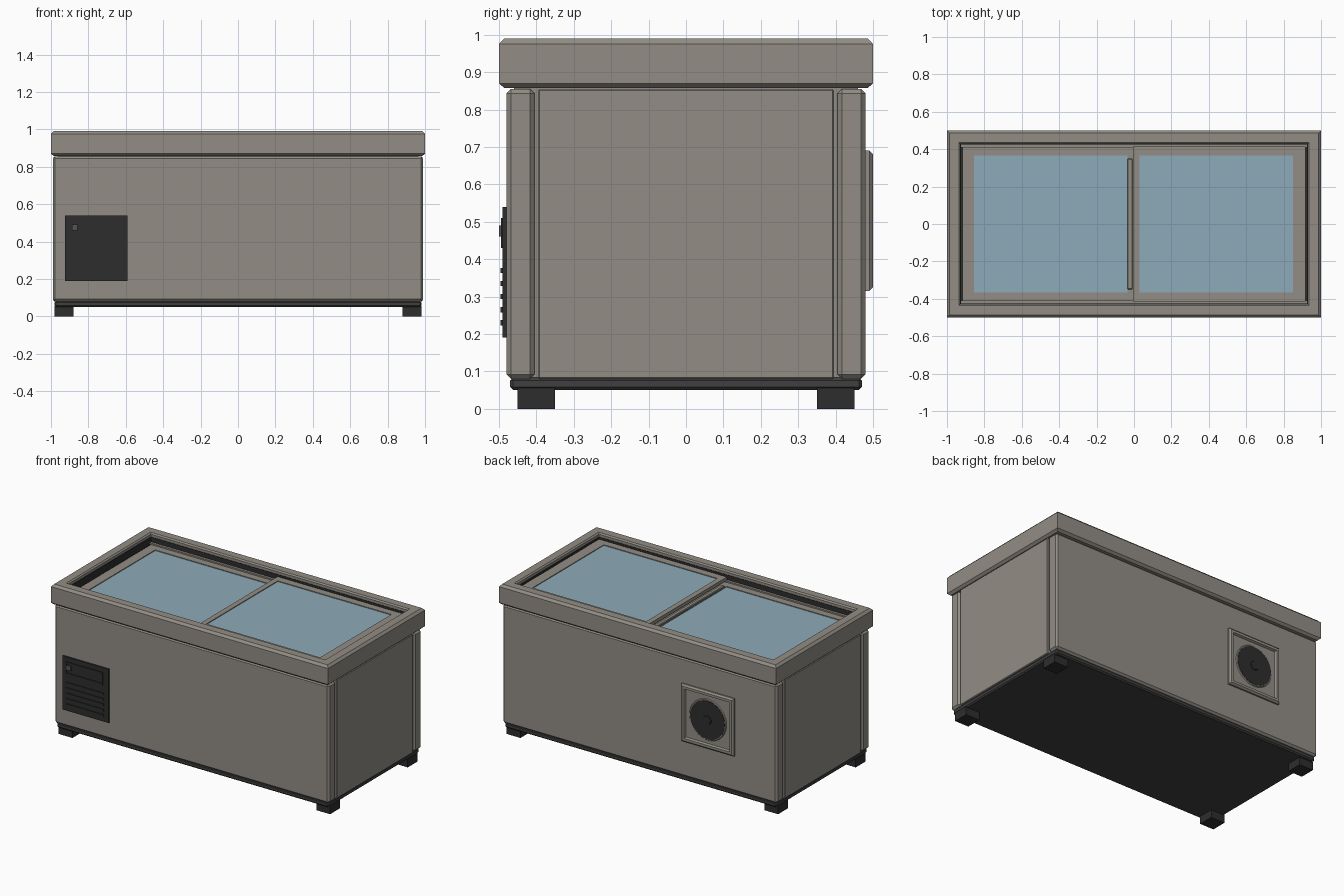
import bpy, bmesh
from mathutils import Matrix, Vector

if "Cube" in bpy.data.objects:
    bpy.data.objects.remove(bpy.data.objects["Cube"], do_unlink=True)


def material(name, rgb):
    m = bpy.data.materials.new(name)
    m.use_nodes = True
    m.diffuse_color = (*rgb, 1)
    m.node_tree.nodes["Principled BSDF"].inputs["Base Color"].default_value = (*rgb, 1)
    return m


GREY = material("warm grey", (0.29, 0.27, 0.235))
DARK = material("near black", (0.027, 0.027, 0.027))
TRIM = material("charcoal", (0.05, 0.05, 0.05))
BUTTON = material("button grey", (0.09, 0.09, 0.09))
GLASS = material("pale blue glass", (0.27, 0.41, 0.49))


def finish(name, bm, mat):
    bmesh.ops.recalc_face_normals(bm, faces=bm.faces)
    me = bpy.data.meshes.new(name)
    bm.to_mesh(me)
    bm.free()
    me.materials.append(mat)
    ob = bpy.data.objects.new(name, me)
    bpy.context.collection.objects.link(ob)
    return ob


def box(name, x, y, z, mat, bevel=0):
    """Box from (min, max) ranges, optionally with chamfered edges."""
    bm = bmesh.new()
    bmesh.ops.create_cube(bm, size=1)
    for v in bm.verts:
        v.co = [r[0] if c < 0 else r[1] for c, r in zip(v.co, (x, y, z))]
    if bevel:
        bmesh.ops.bevel(bm, geom=bm.edges[:], offset=bevel, segments=1, affect='EDGES')
    return finish(name, bm, mat)


def rect_loft(name, rect, profile, mat, upright=False, cap=False):
    """Rectangular loops given as (inset, height): a closed ring, or a capped panel.
    An upright loft lies in the xz plane and rises towards +y."""
    x0, x1, y0, y1 = rect
    bm = bmesh.new()
    loops = []
    for i, h in profile:
        pts = [(x0 + i, y0 + i), (x1 - i, y0 + i), (x1 - i, y1 - i), (x0 + i, y1 - i)]
        loops.append([bm.verts.new((a, h, b) if upright else (a, b, h)) for a, b in pts])
    pairs = list(zip(loops, loops[1:]))
    if cap:
        bm.faces.new(loops[0])
        bm.faces.new(loops[-1])
    else:
        pairs.append((loops[-1], loops[0]))
    for a, b in pairs:
        for k in range(4):
            n = (k + 1) % 4
            bm.faces.new((a[k], a[n], b[n], b[k]))
    return finish(name, bm, mat)


def disc(name, centre, radius, depth, mat, top=None):
    """Short cylinder along y."""
    bm = bmesh.new()
    bmesh.ops.create_cone(bm, cap_ends=True, segments=32, radius1=radius,
                          radius2=radius if top is None else top, depth=depth,
                          matrix=Matrix.Translation(Vector(centre)) @ Matrix.Rotation(-1.5708, 4, 'X'))
    return finish(name, bm, mat)


# Cabinet: core, base, front and back panels, side panels
box("cabinet_core", (-0.965, 0.965), (-0.46, 0.46), (0.07, 0.875), GREY)
box("base", (-0.98, 0.98), (-0.47, 0.47), (0.05, 0.083), TRIM, 0.008)
for name, s in (("front_panel", -1), ("back_panel", 1)):
    box(name, (-0.99, 0.99), sorted((s * 0.405, s * 0.48)), (0.08, 0.855), GREY, 0.012)
for name, s in (("right_side_panel", -1), ("left_side_panel", 1)):
    box(name, sorted((s * 0.94, s * 0.987)), (-0.395, 0.395), (0.08, 0.855), GREY, 0.004)

# Feet
for sx in (-1, 1):
    for sy in (-1, 1):
        name = ("front" if sy < 0 else "back") + ("_left" if sx > 0 else "_right") + "_foot"
        box(name, sorted((sx * 0.88, sx * 0.98)), sorted((sy * 0.35, sy * 0.45)), (0, 0.055), DARK)

# Top rim, dark liner and sliding rails
rect_loft("top_rim", (-1, 1, -0.5, 0.5),
          [(0.015, 0.857), (0, 0.87), (0, 0.975), (0.014, 0.99),
           (0.065, 0.99), (0.073, 0.982), (0.073, 0.857)], GREY)
rect_loft("rim_liner", (-0.929, 0.929, -0.429, 0.429),
          [(0, 0.87), (0, 0.965), (0.005, 0.965), (0.005, 0.89), (0.08, 0.89), (0.08, 0.87)], DARK)
for name, s in (("front_rail", -1), ("back_rail", 1)):
    box(name, (-0.924, 0.924), sorted((s * 0.408, s * 0.424)), (0.925, 0.934), GREY)


# Sliding lids: four frame bars around a glass pane
def lid(name, x, pane, z):
    y, py = 0.415, 0.367
    box(name + "_outer_bar", *((x[0], pane[0]), (-y, y), z), GREY)
    box(name + "_inner_bar", (pane[1], x[1]), (-y, y), z, GREY)
    for side, s in (("front", -1), ("back", 1)):
        box(f"{name}_{side}_bar", pane, sorted((s * py, s * y)), z, GREY)
    box(name + "_glass", pane, (-py, py), (z[0] + 0.006, z[1] - 0.005), GLASS)


lid("lower_lid", (-0.918, 0.03), (-0.855, -0.035), (0.9, 0.922))
lid("upper_lid", (-0.005, 0.918), (0.03, 0.85), (0.935, 0.957))
box("lower_lid_handle", (-0.035, -0.008), (-0.35, 0.35), (0.92, 0.934), GREY, 0.004)

# Control panel with display, button and vent slats
box("control_panel", (-0.925, -0.59), (-0.49, -0.475), (0.19, 0.54), DARK)
rect_loft("display_bezel", (-0.9, -0.63, 0.43, 0.51),
          [(0, -0.488), (0, -0.495), (0.008, -0.495), (0.008, -0.488)], DARK, upright=True)
box("button", (-0.888, -0.858), (-0.5, -0.488), (0.46, 0.49), BUTTON)
for k in range(5):
    z = 0.23 + 0.035 * k
    box(f"vent_slat_{k + 1}", (-0.895, -0.625), (-0.496, -0.488), (z - 0.007, z + 0.007), DARK)

# Rear fan: recessed square frame, collar, dark grille and hub
rect_loft("fan_frame", (-0.69, -0.31, 0.315, 0.69),
          [(0, 0.475), (0, 0.49), (0.01, 0.5), (0.026, 0.5), (0.032, 0.487)],
          GREY, upright=True, cap=True)
fan = (-0.5, 0.488, 0.5025)
disc("fan_collar", fan, 0.137, 0.008, GREY, 0.13)
disc("fan_grille", fan, 0.125, 0.012, DARK)
disc("fan_hub", (fan[0], 0.494, fan[2]), 0.032, 0.01, DARK, 0.026)
